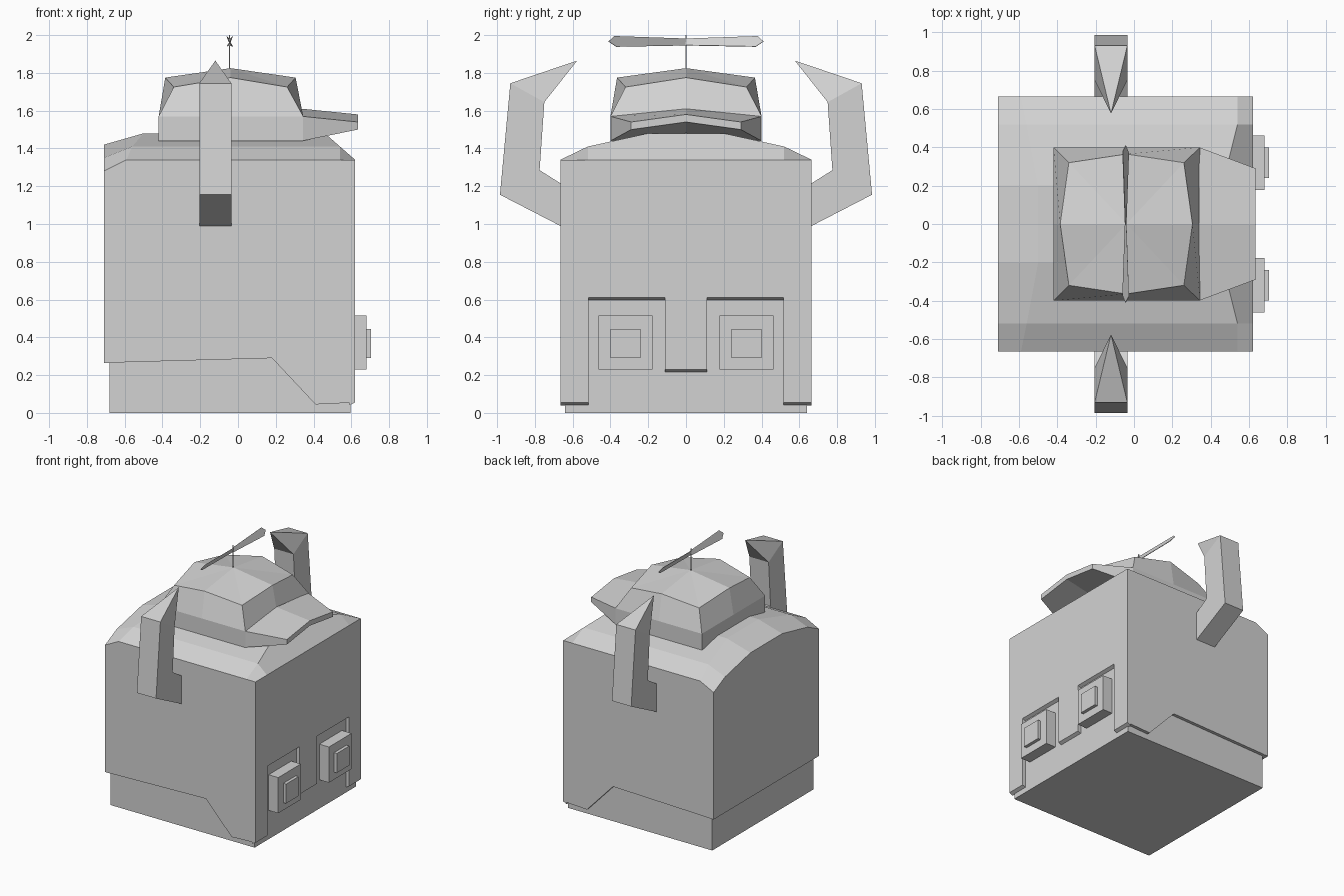
import bpy, bmesh

cube = bpy.data.objects.get("Cube")
if cube:
    bpy.data.objects.remove(cube, do_unlink=True)

grey = bpy.data.materials.new("light_grey")
grey.use_nodes = True
grey.diffuse_color = (0.65, 0.65, 0.65, 1)
grey.node_tree.nodes["Principled BSDF"].inputs["Base Color"].default_value = (0.65, 0.65, 0.65, 1)


def loft(name, rings):
    """Skin a list of equal rings; a one-point ring makes a tip, end rings are capped."""
    bm = bmesh.new()
    loops = [[bm.verts.new(p) for p in ring] for ring in rings]
    for a, b in zip(loops, loops[1:]):
        n = len(a)
        for i in range(n):
            j = (i + 1) % n
            if len(b) == 1:
                bm.faces.new((a[i], a[j], b[0]))
            else:
                bm.faces.new((a[i], a[j], b[j], b[i]))
    for end in (loops[0], loops[-1]):
        if len(end) > 2:
            bm.faces.new(end)
    bmesh.ops.recalc_face_normals(bm, faces=bm.faces[:])
    mesh = bpy.data.meshes.new(name)
    bm.to_mesh(mesh)
    bm.free()
    mesh.materials.append(grey)
    obj = bpy.data.objects.new(name, mesh)
    bpy.context.collection.objects.link(obj)
    return obj


def box(name, x0, x1, y0, y1, z0, z1):
    return loft(name, [[(x0, y0, z), (x1, y0, z), (x1, y1, z), (x0, y1, z)] for z in (z0, z1)])


def prism(name, ring, offset):
    return loft(name, [ring, [tuple(c + d for c, d in zip(p, offset)) for p in ring]])


# Inner body
box("inner_body", -0.68, 0.595, -0.64, 0.64, 0, 1.25)

# Domed roof of the hood: one section per y, each (y, top z, rear bend x, front ridge x)
sections = [(0.665, 1.34, -0.59, 0.54), (0.52, 1.41, -0.56, 0.54), (0.2, 1.48, -0.50, 0.46)]
sections = [(-y, z, a, b) for y, z, a, b in sections] + sections[::-1]
loft("hood_roof", [[(-0.71, y, 1.2), (-0.71, y, z - 0.06), (a, y, z),
                    (b, y, z), (0.62, y, 1.34), (0.62, y, 1.2)]
                   for y, z, a, b in sections])

# Hood walls with the cut lower edge
side_profile = [(-0.71, 0.265), (0.18, 0.29), (0.41, 0.045), (0.62, 0.055), (0.62, 1.2), (-0.71, 1.2)]
for s, side in ((1, "left"), (-1, "right")):
    # The flanks carry y on the sign axis
    prism("hood_wall_" + side, [(x, s * 0.665, z) for x, z in side_profile], (0, -s * 0.03, 0))
box("hood_back", -0.71, -0.675, -0.665, 0.665, 0.265, 1.2)

# Face wall with two eye openings and a nose strip between them
half = [(0.665, 1.2), (0.665, 0.055), (0.515, 0.055), (0.515, 0.61), (0.11, 0.61), (0.11, 0.23)]
face = half + [(-y, z) for y, z in half[::-1]]
prism("hood_face", [(0.62, y, z) for y, z in face], (-0.03, 0, -0.015))

# Stepped square eyes
for s, side in ((1, "left"), (-1, "right")):
    y = s * 0.32
    box("eye_" + side, 0.59, 0.68, y - 0.143, y + 0.143, 0.23, 0.515)
    box("pupil_" + side, 0.67, 0.705, y - 0.079, y + 0.079, 0.29, 0.445)

# Horns: square tubes bending up and inward to a point
horn = [((0.64, 0.977), (0.64, 1.20)), ((0.985, 1.155), (0.775, 1.285)), ((0.93, 1.745), (0.75, 1.645))]
for s, side in ((1, "left"), (-1, "right")):
    rings = [[(-0.205, s * o[0], o[1]), (-0.035, s * o[0], o[1]),
              (-0.035, s * i[0], i[1]), (-0.205, s * i[0], i[1])] for o, i in horn]
    loft("horn_" + side, rings + [[(-0.12, s * 0.576, 1.865)]])


# Cap: straight band, tapering crown, low pyramid top
def cap_ring(x0, x1, xm0, xm1, y, ym, z, zm):
    return [(x0, -y, z), (-0.04, -ym, zm), (x1, -y, z), (xm1, 0, zm),
            (x1, y, z), (-0.04, ym, zm), (x0, y, z), (xm0, 0, zm)]


loft("cap", [cap_ring(-0.42, 0.345, -0.42, 0.345, 0.4, 0.4, 1.44, 1.44),
             cap_ring(-0.42, 0.345, -0.42, 0.345, 0.4, 0.4, 1.57, 1.57),
             cap_ring(-0.34, 0.26, -0.385, 0.305, 0.32, 0.365, 1.725, 1.775),
             [(-0.04, 0, 1.825)]])

# Peak of the cap, folded along its middle
loft("cap_peak", [[(x, -y, top), (x, 0, top + 0.04), (x, y, top),
                   (x, y, low), (x, 0, low + 0.04), (x, -y, low)]
                  for x, y, top, low in ((0.34, 0.4, 1.57, 1.44), (0.635, 0.29, 1.54, 1.50))])

# Propeller: thin stem and two oppositely tilted blades
box("propeller_stem", -0.048, -0.042, -0.003, 0.003, 1.8, 2.0)
for s, side in ((1, "left"), (-1, "right")):
    blade = [(0.003, 0, 1.98), (0.016, 0.38, 1.993), (0, 0.41, 1.965), (-0.016, 0.37, 1.938), (-0.003, 0, 1.945)]
    prism("propeller_blade_" + side, [(-0.045 - s * x, s * y, z) for x, y, z in blade], (0.003, 0, 0.002))
